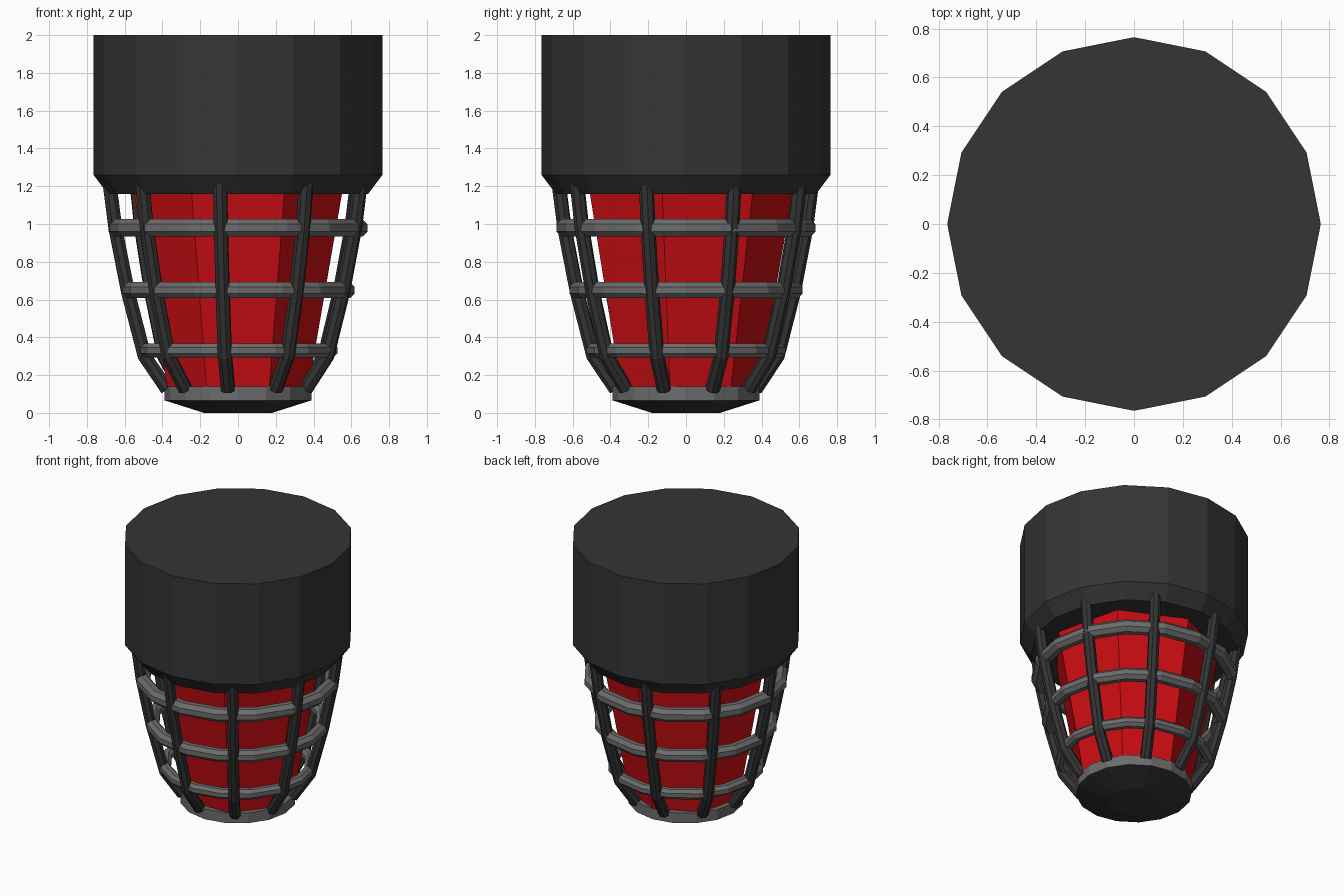
import bpy, bmesh
from math import sin, cos, pi, radians

if "Cube" in bpy.data.objects:
    bpy.data.objects.remove(bpy.data.objects["Cube"])


def material(name, r, g, b):
    m = bpy.data.materials.new(name)
    m.diffuse_color = (r, g, b, 1)
    m.use_nodes = True
    m.node_tree.nodes["Principled BSDF"].inputs["Base Color"].default_value = m.diffuse_color
    return m


dark = material("dark", 0.035, 0.035, 0.035)
grey = material("grey", 0.15, 0.15, 0.15)
red = material("red", 0.6, 0.004, 0.006)


def finish(bm, name, mat):
    bmesh.ops.recalc_face_normals(bm, faces=bm.faces)
    me = bpy.data.meshes.new(name)
    bm.to_mesh(me)
    bm.free()
    me.materials.append(mat)
    ob = bpy.data.objects.new(name, me)
    bpy.context.collection.objects.link(ob)
    return ob


def skin(bm, rings, loop=False):
    """Join successive vertex rings with quads; cap the ends unless looped."""
    n = len(rings[0])
    pairs = list(zip(rings, rings[1:]))
    if loop:
        pairs.append((rings[-1], rings[0]))
    else:
        bm.faces.new(rings[0])
        bm.faces.new(rings[-1])
    for a, b in pairs:
        for i in range(n):
            j = (i + 1) % n
            bm.faces.new((a[i], a[j], b[j], b[i]))


def turned(name, profile, sides, mat, start=0.0):
    """Faceted solid from a (radius, z) profile."""
    bm = bmesh.new()
    skin(bm, [[bm.verts.new((r * cos(start + 2 * pi * i / sides),
                             r * sin(start + 2 * pi * i / sides), z))
               for i in range(sides)] for r, z in profile])
    return finish(bm, name, mat)


def hoop(name, radius, z, tube, mat, sides=16, minor=8):
    bm = bmesh.new()
    rings = []
    for i in range(sides):
        a = 2 * pi * i / sides
        ring = []
        for k in range(minor):
            t = 2 * pi * (k + 0.5) / minor
            r = radius + tube * cos(t)
            ring.append(bm.verts.new((r * cos(a), r * sin(a), z + tube * sin(t))))
        rings.append(ring)
    skin(bm, rings, loop=True)
    return finish(bm, name, mat)


def rib(name, path, angle, tube, mat, minor=8):
    """Tube bent along a (radius, z) path in the vertical plane at angle."""
    bm = bmesh.new()
    rings = []
    for i, (r, z) in enumerate(path):
        r0, z0 = path[max(i - 1, 0)]
        r1, z1 = path[min(i + 1, len(path) - 1)]
        d = ((r1 - r0) ** 2 + (z1 - z0) ** 2) ** 0.5
        nr, nz = (z1 - z0) / d, -(r1 - r0) / d
        ring = []
        for k in range(minor):
            t = 2 * pi * (k + 0.5) / minor
            u, v = tube * cos(t), tube * sin(t)
            rr = r + u * nr
            ring.append(bm.verts.new((rr * cos(angle) - v * sin(angle),
                                      rr * sin(angle) + v * cos(angle),
                                      z + u * nz)))
        rings.append(ring)
    skin(bm, rings)
    return finish(bm, name, mat)


# Upper housing with a tapered lower lip
turned("housing", [(0.69, 1.16), (0.765, 1.26), (0.765, 2.0)], 16, dark)

# Seven-sided red lens
turned("lens", [(0.38, 0.12), (0.568, 1.18)], 7, red, pi / 2)

# Bottom collar and tapered foot
turned("collar", [(0.388, 0.065), (0.388, 0.14)], 16, grey)
turned("foot", [(0.18, 0.0), (0.388, 0.066)], 16, dark)

# Nine curved cage ribs
path = [(0.375, 0.125), (0.495, 0.30), (0.583, 0.64), (0.65, 0.98), (0.685, 1.25)]
for k in range(9):
    rib(f"cage_rib_{k + 1}", path, radians(-98 + 40 * k), 0.039, dark)

# Three cage hoops
for i, (r, z, t) in enumerate([(0.49, 0.33, 0.039), (0.575, 0.65, 0.046),
                               (0.64, 0.98, 0.05)]):
    hoop(f"cage_hoop_{i + 1}", r, z, t, grey)
